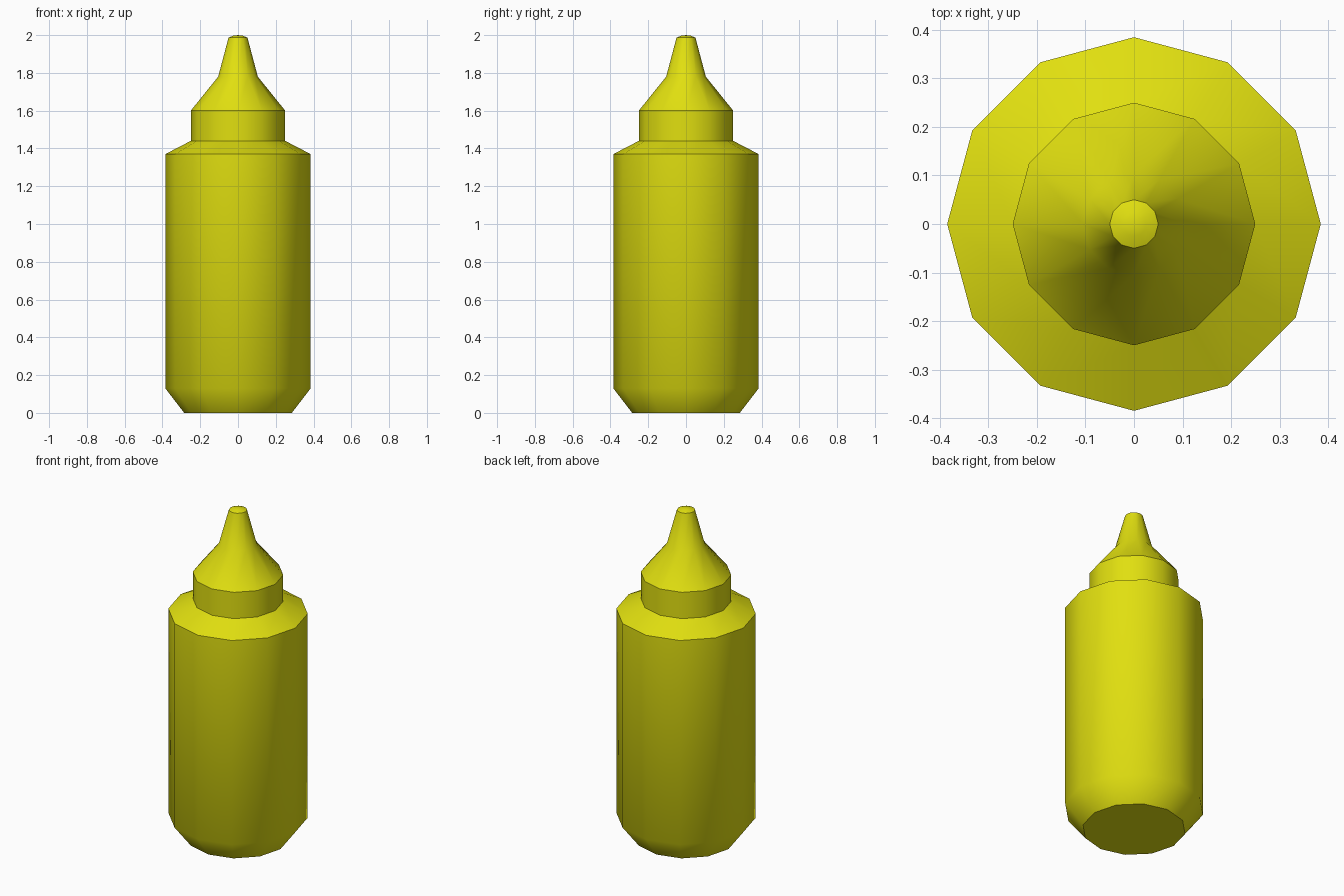
import bpy
import bmesh
from math import cos, sin, pi, radians

SIDES = 12

cube = bpy.data.objects.get("Cube")
if cube:
    bpy.data.objects.remove(cube, do_unlink=True)

# One yellow plastic for the whole bottle
yellow = bpy.data.materials.new("yellow plastic")
yellow.use_nodes = True
colour = (0.75, 0.74, 0.005, 1)
yellow.diffuse_color = colour
yellow.node_tree.nodes["Principled BSDF"].inputs["Base Color"].default_value = colour


def lathe(name, profile, sharp_angle, close_bottom=False, apex=None):
    """Turn a (radius, height) profile into a faceted, smooth-shaded part."""
    bm = bmesh.new()
    rings = []
    for r, z in profile:
        angles = [2 * pi * i / SIDES for i in range(SIDES)]
        rings.append([bm.verts.new((r * cos(a), r * sin(a), z)) for a in angles])
    for low, high in zip(rings, rings[1:]):
        for i in range(SIDES):
            j = (i + 1) % SIDES
            bm.faces.new((low[i], low[j], high[j], high[i]))
    if close_bottom:
        bm.faces.new(rings[0][::-1])
    if apex is not None:
        tip = bm.verts.new((0, 0, apex))
        for i in range(SIDES):
            bm.faces.new((rings[-1][i], rings[-1][(i + 1) % SIDES], tip))
    mesh = bpy.data.meshes.new(name)
    bm.to_mesh(mesh)
    bm.free()
    mesh.materials.append(yellow)
    obj = bpy.data.objects.new(name, mesh)
    bpy.context.collection.objects.link(obj)
    bpy.ops.object.select_all(action="DESELECT")
    obj.select_set(True)
    bpy.context.view_layer.objects.active = obj
    bpy.ops.object.shade_smooth_by_angle(angle=radians(sharp_angle))
    return obj


# Bottle body: tapered foot, straight wall, sloped shoulder
lathe("bottle_body",
      [(0.285, 0), (0.385, 0.13), (0.385, 1.37), (0.25, 1.44)],
      45, close_bottom=True)

# Cap: collar, cone and nozzle with a slightly domed tip
lathe("nozzle_cap",
      [(0.25, 1.44), (0.25, 1.6), (0.105, 1.78), (0.05, 1.987), (0.025, 1.997)],
      35, apex=2.0)
